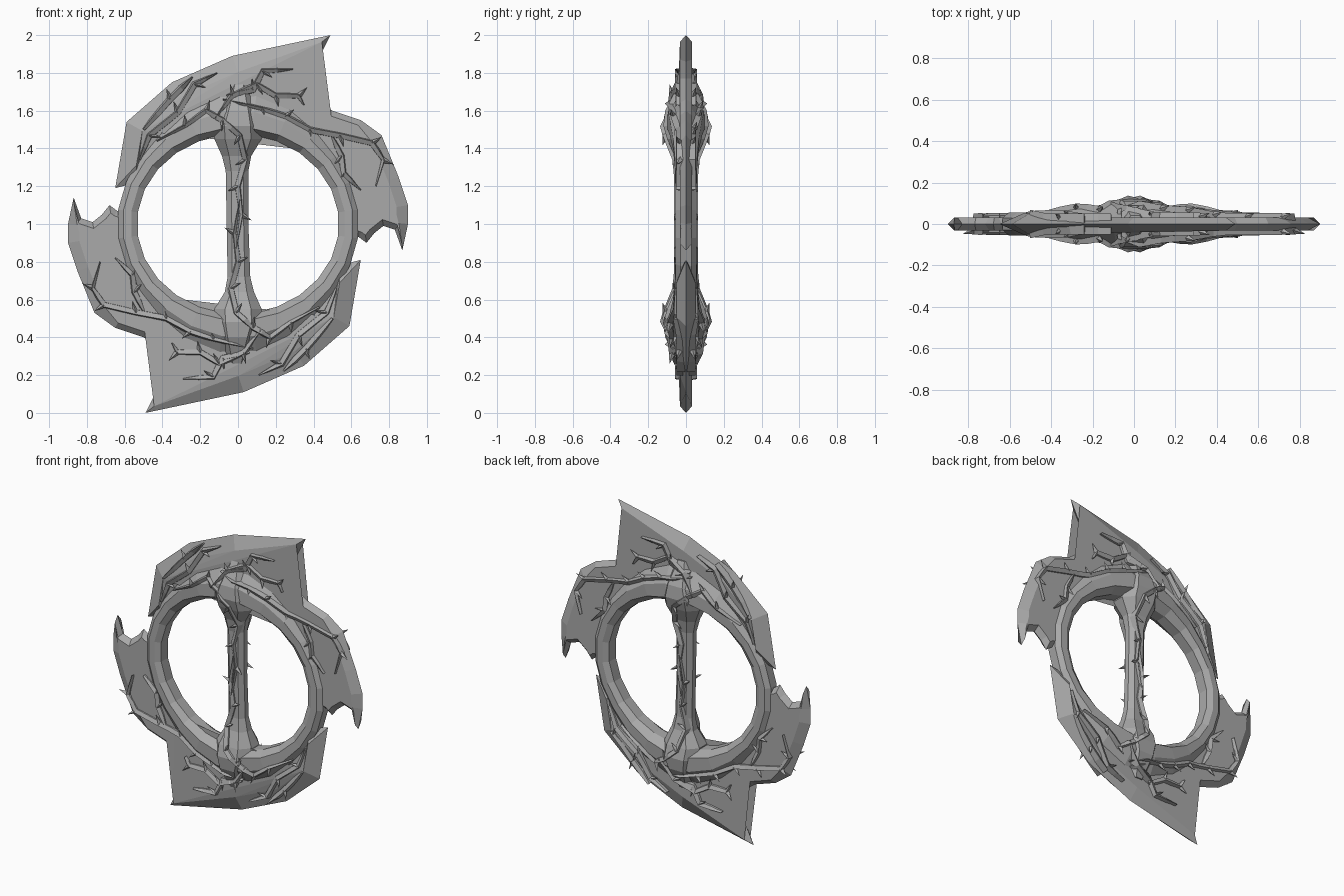
import bpy, bmesh, random
from math import sin, cos, pi, radians
from mathutils import Vector
from mathutils.bvhtree import BVHTree

random.seed(4)
if "Cube" in bpy.data.objects:
    bpy.data.objects.remove(bpy.data.objects["Cube"])

steel = bpy.data.materials.new("grey steel")
steel.use_nodes = True
GREY = (0.4, 0.4, 0.4, 1)
steel.diffuse_color = GREY
steel.node_tree.nodes["Principled BSDF"].inputs["Base Color"].default_value = GREY


def finish(name, bm, both_halves=False):
    """Add the half-turn copy, lift to the ground and make the object."""
    if both_halves:
        copy = bmesh.ops.duplicate(bm, geom=bm.verts[:] + bm.edges[:] + bm.faces[:])["geom"]
        for v in copy:
            if isinstance(v, bmesh.types.BMVert):
                v.co.x, v.co.z = -v.co.x, -v.co.z
    bmesh.ops.recalc_face_normals(bm, faces=bm.faces)
    for v in bm.verts:
        v.co.z += 1
    mesh = bpy.data.meshes.new(name)
    bm.to_mesh(mesh)
    mesh.materials.append(steel)
    obj = bpy.data.objects.new(name, mesh)
    bpy.context.collection.objects.link(obj)
    return BVHTree.FromBMesh(bm)


def bridge(bm, rings, closed=False):
    """Skin a row of equal loops."""
    loops = [[bm.verts.new(p) for p in r] for r in rings]
    n = len(loops[0])
    for a, b in zip(loops, loops[1:] + (loops[:1] if closed else [])):
        for i in range(n):
            j = (i + 1) % n
            bm.faces.new((a[i], a[j], b[j], b[i]))
    if not closed:
        bm.faces.new(loops[0])
        bm.faces.new(loops[-1])


# Blades: sharp outline with a wide ground edge on the convex side
convex = [(-.65, .19), (-.59, .54), (-.35, .75), (-.03, .89), (.49, 1)]
hook = [(.42, .86), (.4, .77), (.42, .66), (.5, .6), (.65, .55), (.76, .47), (.85, .25),
        (.9, .1), (.9, 0), (.87, -.14), (.83, -.03), (.77, -.01), (.72, -.05), (.68, -.1), (.64, -.07)]
arc = [(.57 * cos(radians(a)), .53 * sin(radians(a))) for a in range(-5, 171, 16)]
outline = [Vector(p) for p in convex + hook + arc]
bm = bmesh.new()
n = len(outline)
edge = [bm.verts.new((p.x, 0, p.y)) for p in outline]
inner = []
for i, p in enumerate(outline):
    d1 = (p - outline[i - 1]).normalized()
    d2 = (outline[(i + 1) % n] - p).normalized()
    n1, n2 = Vector((d1.y, -d1.x)), Vector((d2.y, -d2.x))
    width = .09 if i < 4 else .06 if 10 <= i < 14 else .03
    inner.append(p + (n1 + n2) * width / max(1 + n1.dot(n2), .45))
for side in (-1, 1):
    rim = [bm.verts.new((p.x, side * (.05 if i < 2 else .032), p.y)) for i, p in enumerate(inner)]
    for i in range(n):
        j = (i + 1) % n
        bm.faces.new((edge[i], edge[j], rim[j], rim[i]))
    bmesh.ops.triangulate(bm, faces=[bm.faces.new(rim)])
surfaces = [finish("blades", bm, True)]

# Faceted ring, thickest at the two ends of the grip
bm = bmesh.new()
sections = []
for k in range(24):
    a = 2 * pi * (k + .5) / 24
    swell = abs(sin(a)) ** 5
    crest = .056 + .045 * swell

    def at(extra, y):
        return ((.535 + extra) * cos(a), y, (.475 + extra) * sin(a))
    wide = .105 + .12 * swell
    sections.append([at(0, -.035), at(.035, -crest), at(.035 + wide * .4, -crest * .97), at(wide, -.03),
                     at(wide, .03), at(.035 + wide * .4, crest * .97), at(.035, crest), at(0, .035)])
bridge(bm, sections, closed=True)
surfaces.append(finish("ring", bm))

# Central grip flaring into a hub at each end
bm = bmesh.new()
half = [(0, -.06, .055, .042), (.28, -.065, .055, .045), (.36, -.085, .07, .06), (.45, -.125, .125, .1),
        (.52, -.13, .12, .12), (.6, -.09, .1, .11), (.74, -.03, .05, .04)]
stations = [(-z, -r, -l, d) for z, l, r, d in half[:0:-1]] + half
bridge(bm, [[(l, -d * .4, z), (l * .55, -d, z), (r * .55, -d, z), (r, -d * .4, z),
             (r, d * .4, z), (r * .55, d, z), (l * .55, d, z), (l, d * .4, z)]
            for z, l, r, d in stations])
surfaces.append(finish("grip", bm))


def surface_depth(x, z):
    """Half thickness of the body at a point."""
    hits = [s.ray_cast(Vector((x, -1, z + 1)), Vector((0, 1, 0)))[0] for s in surfaces]
    return max([-h.y for h in hits if h] + [.03])


# Thorny vines laid over both faces
vines = [
    [(-.52, .34), (-.47, .47), (-.32, .59), (-.23, .74), (-.11, .8)],
    [(-.43, .44), (-.28, .52), (-.17, .6), (-.08, .55), (.01, .47), (.04, .34), (0, .2), (.02, .05), (-.01, -.13)],
    [(-.12, .56), (-.03, .68), (.1, .74), (.2, .68), (.32, .68), (.35, .63)],
    [(-.06, .68), (.08, .71), (.13, .81), (.29, .82)],
    [(-.08, .66), (.13, .61), (.25, .57), (.38, .5), (.54, .47), (.71, .43), (.77, .34), (.73, .2)],
    [(.5, .46), (.55, .36), (.56, .27), (.65, .18)],
    [(-.5, .5), (-.36, .66), (-.24, .78)],
]
bm = bmesh.new()
for side in (-1, 1):
    for vine in vines:
        pts = [Vector(vine[0])]
        for p, q in zip(vine, vine[1:]):
            pts += [Vector(p).lerp(Vector(q), .5), Vector(q)]
        loops = []
        last = len(pts) - 1
        for i, p in enumerate(pts):
            along = (pts[min(i + 1, last)] - pts[max(i - 1, 0)]).normalized()
            across = Vector((-along.y, along.x))
            w = .004 + .017 * min(1, 4 * min(i + .3, last - i) / last)
            y = surface_depth(p.x, p.y)
            loops.append([(p.x + across.x * s * w, side * (y + h), p.y + across.y * s * w)
                          for s, h in ((-1, -.03), (-.75, .008), (.4, .02), (1, -.03))])
            # Thorn leaning out of the vine
            if 0 < i < last and i % 2 == 0:
                s = random.choice((-1, 1))
                tip = p + across * s * .055 + along * .03
                base = [bm.verts.new((b.x, side * (y + h), b.y)) for b, h in
                        ((p - along * .018, 0), (p + along * .018, 0), (p, .02), (p, -.02))]
                point = bm.verts.new((tip.x, side * (y + .018), tip.y))
                for a, b in ((0, 2), (2, 1), (1, 3), (3, 0)):
                    bm.faces.new((base[a], base[b], point))
        bridge(bm, loops)
finish("thorn_vines", bm, True)
